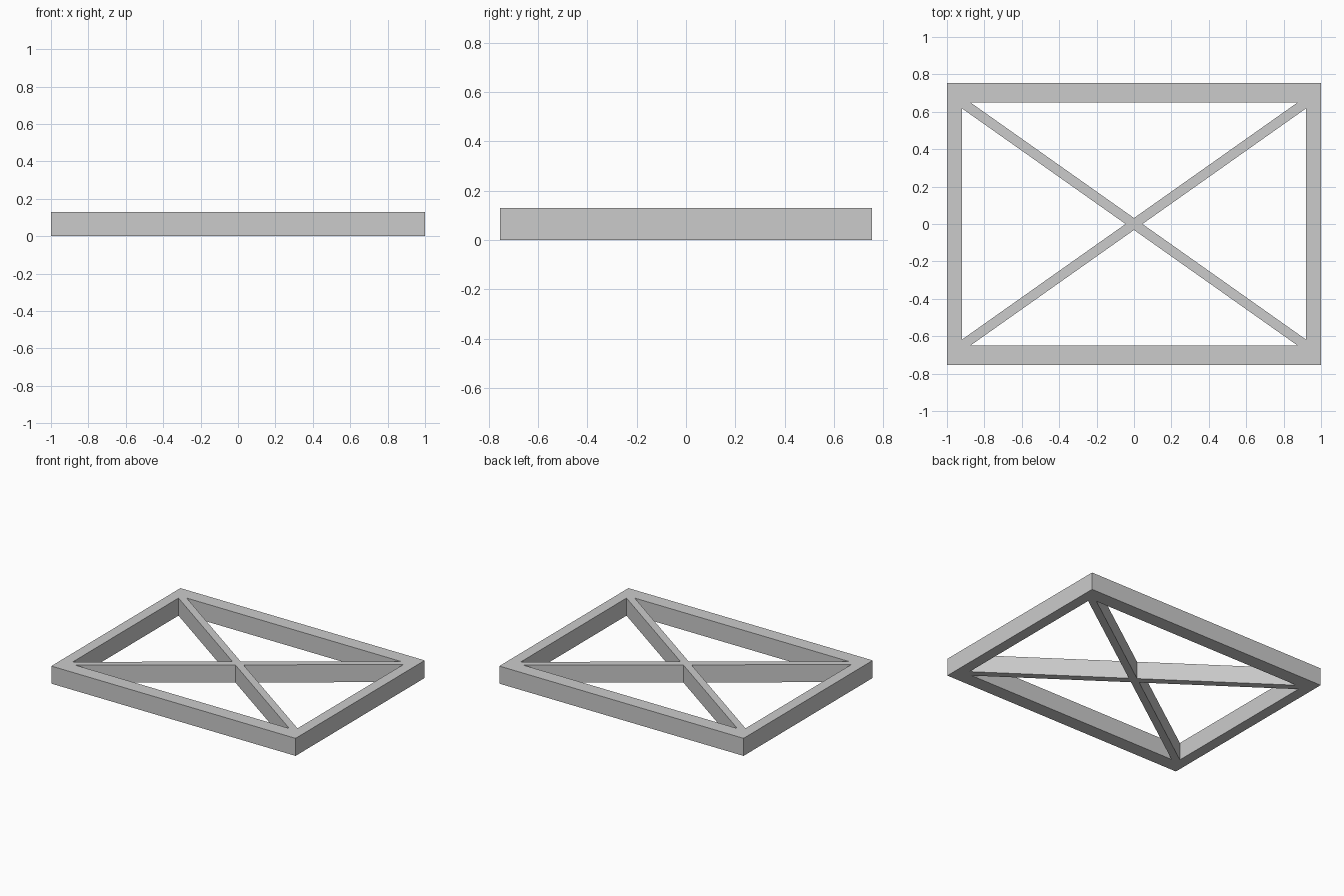
import bpy
import bmesh
from mathutils import Vector

cube = bpy.data.objects.get("Cube")
if cube:
    bpy.data.objects.remove(cube, do_unlink=True)

HEIGHT = 0.13
OUTER = Vector((1.0, 0.755))     # half size of the whole frame
INNER = Vector((0.92, 0.65))     # half size of the opening
BRACE_HALF = 0.026               # half width of a diagonal brace

grey = bpy.data.materials.new("grey")
grey.use_nodes = True
colour = (0.6, 0.6, 0.6, 1)
grey.diffuse_color = colour
grey.node_tree.nodes["Principled BSDF"].inputs["Base Color"].default_value = colour

# The braces run corner to corner, so each opening is a triangle
gap_x = BRACE_HALF * INNER.length / INNER.y
gap_y = BRACE_HALF * INNER.length / INNER.x
w, d = INNER
loops = [[(-OUTER.x, -OUTER.y), (OUTER.x, -OUTER.y),
          (OUTER.x, OUTER.y), (-OUTER.x, OUTER.y)]]
for s in (-1, 1):
    loops.append([(s * gap_x, 0), (s * w, d - gap_y), (s * w, gap_y - d)])
    loops.append([(0, s * gap_y), (w - gap_x, s * d), (gap_x - w, s * d)])

# Fill the outline around the openings and raise it to full height
bm = bmesh.new()
edges = []
for loop in loops:
    verts = [bm.verts.new((x, y, 0)) for x, y in loop]
    edges += [bm.edges.new((verts[i - 1], v)) for i, v in enumerate(verts)]
bmesh.ops.triangle_fill(bm, edges=edges, use_beauty=True, normal=(0, 0, 1))
raised = bmesh.ops.extrude_face_region(bm, geom=bm.faces[:], use_keep_orig=True)
top = [g for g in raised["geom"] if isinstance(g, bmesh.types.BMVert)]
bmesh.ops.translate(bm, verts=top, vec=(0, 0, HEIGHT))
bmesh.ops.recalc_face_normals(bm, faces=bm.faces[:])

mesh = bpy.data.meshes.new("braced_frame")
bm.to_mesh(mesh)
bm.free()
mesh.materials.append(grey)
bpy.context.collection.objects.link(bpy.data.objects.new("braced_frame", mesh))
